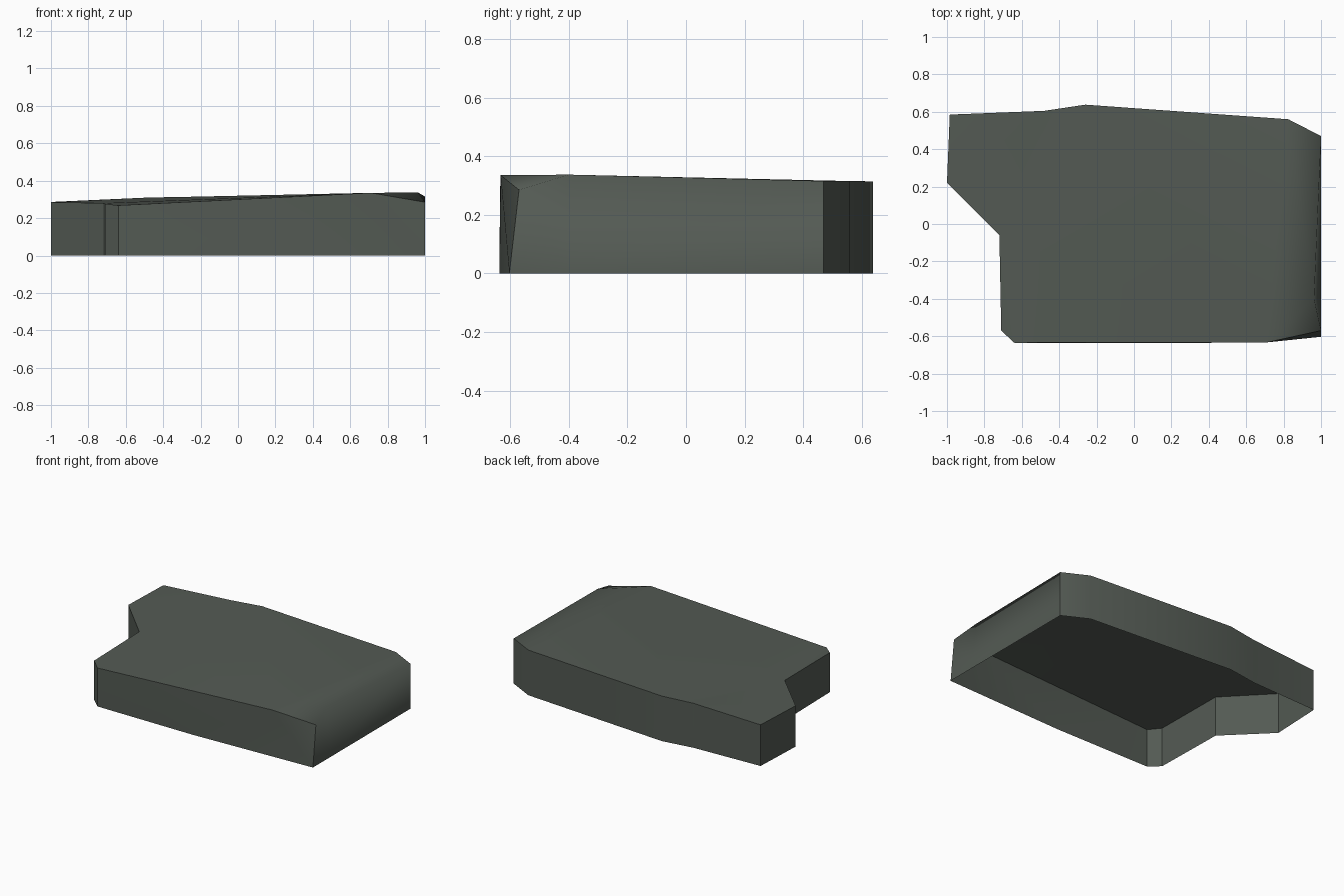
import bpy, bmesh, math

if "Cube" in bpy.data.objects:
    bpy.data.objects.remove(bpy.data.objects["Cube"])

# Outline, counter-clockwise: (top x, y, z), optional differing foot (x, y)
OUTLINE = [
    ((-0.64, -0.635, 0.268), None),
    ((0.71, -0.633, 0.335), (0.09, -0.637)),
    ((1.00, -0.57, 0.285), (1.00, -0.603)),
    ((0.963, -0.40, 0.337), (1.00, -0.40)),   # leaning right wall
    ((1.00, 0.47, 0.315), None),
    ((0.825, 0.56, 0.315), None),
    ((-0.26, 0.638, 0.314), None),
    ((-0.48, 0.605, 0.31), None),
    ((-0.985, 0.585, 0.287), None),
    ((-1.00, 0.22, 0.285), None),
    ((-0.72, -0.06, 0.28), None),
    ((-0.71, -0.57, 0.276), None),
]

mat = bpy.data.materials.new("dark grey green")
mat.diffuse_color = (0.088, 0.103, 0.088, 1)
mat.use_nodes = True
mat.node_tree.nodes["Principled BSDF"].inputs["Base Color"].default_value = mat.diffuse_color

bm = bmesh.new()
top, foot = [], []
for t, f in OUTLINE:
    top.append(bm.verts.new(t))
    fx, fy = f or t[:2]
    foot.append(bm.verts.new((fx, fy, 0)))

# Roof and outer walls; underside is open
roof = bm.faces.new(top)
n = len(top)
for i in range(n):
    j = (i + 1) % n
    bm.faces.new((foot[i], foot[j], top[j], top[i]))
bmesh.ops.triangulate(bm, faces=bm.faces[:])
bm.normal_update()

# Sharp corners everywhere except the softened right-hand rim
soft = {top[2], top[3], top[4]}
for f in bm.faces:
    f.smooth = True
for e in bm.edges:
    if len(e.link_faces) == 2:
        e.smooth = e.calc_face_angle() < math.radians(30) or all(v in soft for v in e.verts)

mesh = bpy.data.meshes.new("block_shell")
bm.to_mesh(mesh)
bm.free()
mesh.materials.append(mat)
obj = bpy.data.objects.new("block_shell", mesh)
bpy.context.collection.objects.link(obj)
